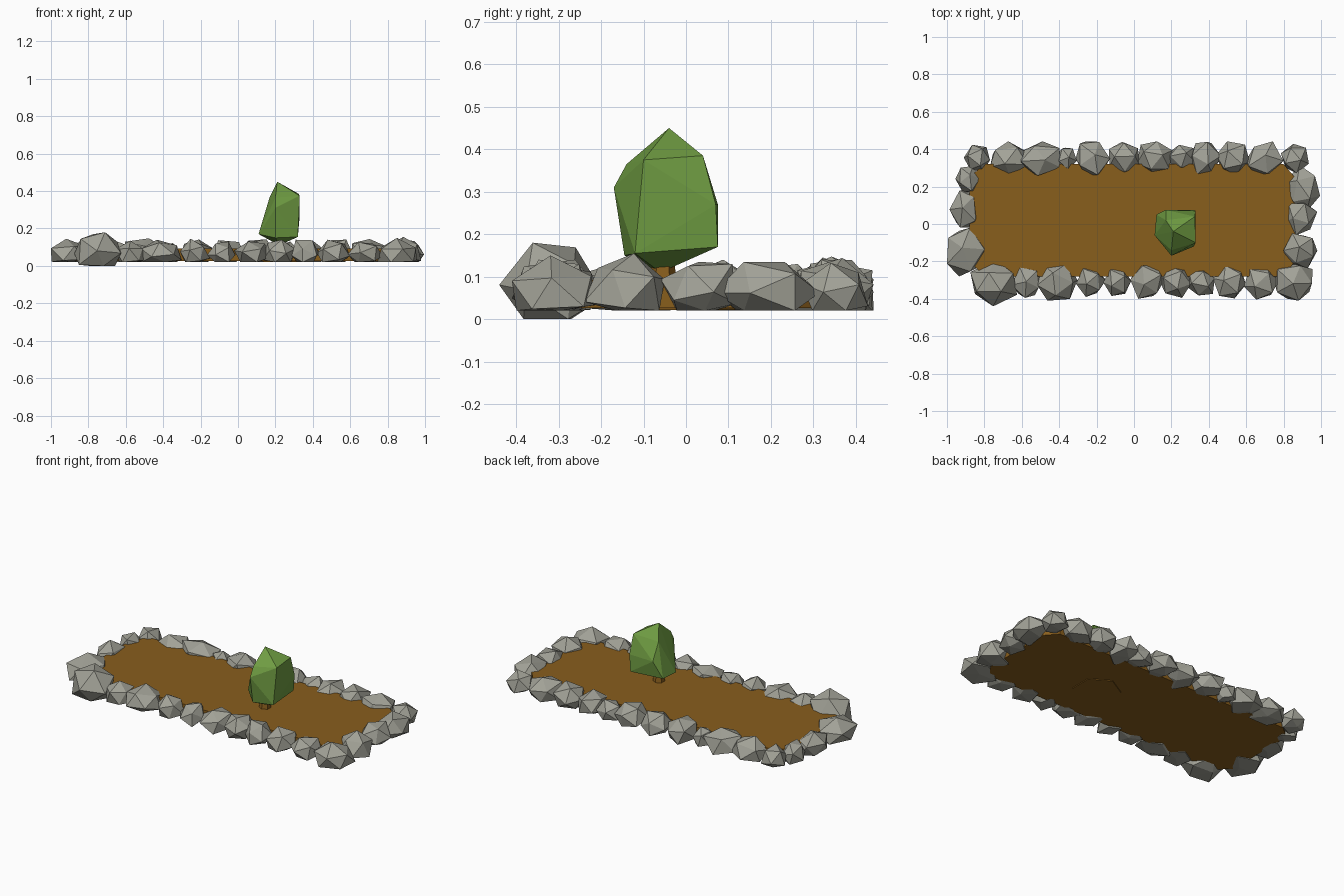
import bpy, bmesh, random
from mathutils import Vector, Euler

if "Cube" in bpy.data.objects:
    bpy.data.objects.remove(bpy.data.objects["Cube"])

random.seed(11)


def material(name, rgb):
    m = bpy.data.materials.new(name)
    m.diffuse_color = (*rgb, 1.0)
    m.use_nodes = True
    m.node_tree.nodes["Principled BSDF"].inputs["Base Color"].default_value = m.diffuse_color
    return m


STONE = material("grey stone", (0.36, 0.36, 0.31))
SOIL = material("brown soil", (0.25, 0.112, 0.012))
LEAF = material("leaf green", (0.16, 0.335, 0.055))


def finish(name, bm, mat):
    bmesh.ops.recalc_face_normals(bm, faces=bm.faces)
    me = bpy.data.meshes.new(name)
    bm.to_mesh(me)
    bm.free()
    me.materials.append(mat)
    ob = bpy.data.objects.new(name, me)
    bpy.context.collection.objects.link(ob)
    return ob


def hull(name, points, mat):
    bm = bmesh.new()
    vs = [bm.verts.new(p) for p in points]
    res = bmesh.ops.convex_hull(bm, input=vs)
    junk = {v for v in res["geom_interior"] + res["geom_unused"]
            if isinstance(v, bmesh.types.BMVert)}
    bmesh.ops.delete(bm, geom=list(junk), context="VERTS")
    return finish(name, bm, mat)


def rock(name, x, y, rx, ry, top, bottom=0.02):
    """Jittered, randomly turned icosahedron stretched to the given bounds."""
    bm = bmesh.new()
    bmesh.ops.create_icosphere(bm, subdivisions=1, radius=1)
    rot = Euler([random.uniform(0, 6.28) for _ in range(3)]).to_matrix()
    pts = []
    for v in bm.verts:
        p = rot @ v.co
        p *= random.uniform(0.88, 1.12)
        p.z = max(p.z, -0.5)           # settled, broad underside
        pts.append(p)
    bm.free()
    lo = [min(p[i] for p in pts) for i in range(3)]
    hi = [max(p[i] for p in pts) for i in range(3)]
    tlo = (x - rx, y - ry, bottom)
    thi = (x + rx, y + ry, top)
    out = [[tlo[i] + (p[i] - lo[i]) / (hi[i] - lo[i]) * (thi[i] - tlo[i])
            for i in range(3)] for p in pts]
    hull(name, out, STONE)


# stone border, back row: x, radius
back = [(-.84, .07), (-.67, .10), (-.50, .105), (-.36, .055), (-.22, .092),
        (-.05, .085), (.11, .095), (.26, .07), (.38, .085), (.53, .09),
        (.70, .098), (.86, .075)]
for i, (x, r) in enumerate(back):
    rock(f"back_stone_{i}", x, .35, r, min(r * 1.05, .092), .095 + r * .5)

# front row: x, radius, top
front = [(-.57, .085, .135), (-.41, .108, .14), (-.23, .08, .145),
         (-.09, .075, .13), (.07, .09, .13), (.22, .085, .14),
         (.36, .072, .14), (.51, .088, .14), (.68, .094, .127),
         (.85, .105, .15)]
for i, (x, r, t) in enumerate(front):
    rock(f"front_stone_{i}", x, -.31, r, min(r, .1), t)
rock("corner_stone", -.75, -.315, .125, .125, .18, 0.0)

# end stones: x, y, rx, ry, top
ends = [(-.90, -.15, .10, .13, .145), (-.905, .08, .082, .10, .14),
        (-.89, .24, .065, .07, .13), (.90, .19, .095, .125, .135),
        (.895, .03, .085, .09, .135), (.89, -.145, .09, .095, .155)]
for i, e in enumerate(ends):
    rock(f"end_stone_{i}", *e)

# soil bed with trimmed corners, heaped well up the stones
outline = [(-.88, -.20), (-.80, -.28), (.80, -.28), (.86, -.20),
           (.86, .25), (.80, .32), (-.80, .32), (-.88, .25)]
hull("soil_bed", [(x, y, z) for x, y in outline for z in (.026, .092)], SOIL)


def tapered(name, x, y, r1, r2, z0, z1, sides):
    bm = bmesh.new()
    bmesh.ops.create_cone(bm, cap_ends=True, segments=sides, radius1=r1,
                          radius2=r2, depth=z1 - z0)
    bmesh.ops.translate(bm, verts=bm.verts, vec=Vector((x, y, (z0 + z1) / 2)))
    finish(name, bm, SOIL)


# planting lump under the bed and the short stem
tapered("root_lump", .25, -.02, .135, .14, .022, .04, 6)
tapered("bush_stem", .22, -.055, .035, .025, .08, .15, 6)

# faceted bush
hull("bush", [(.21, -.04, .45), (.325, .04, .385), (.33, -.10, .375),
              (.20, -.14, .365), (.17, .02, .37), (.20, -.17, .31),
              (.17, .075, .27), (.32, .075, .17), (.32, -.12, .155),
              (.12, .05, .17), (.11, -.06, .17), (.20, -.145, .15),
              (.33, .07, .27), (.22, -.06, .11)], LEAF)
